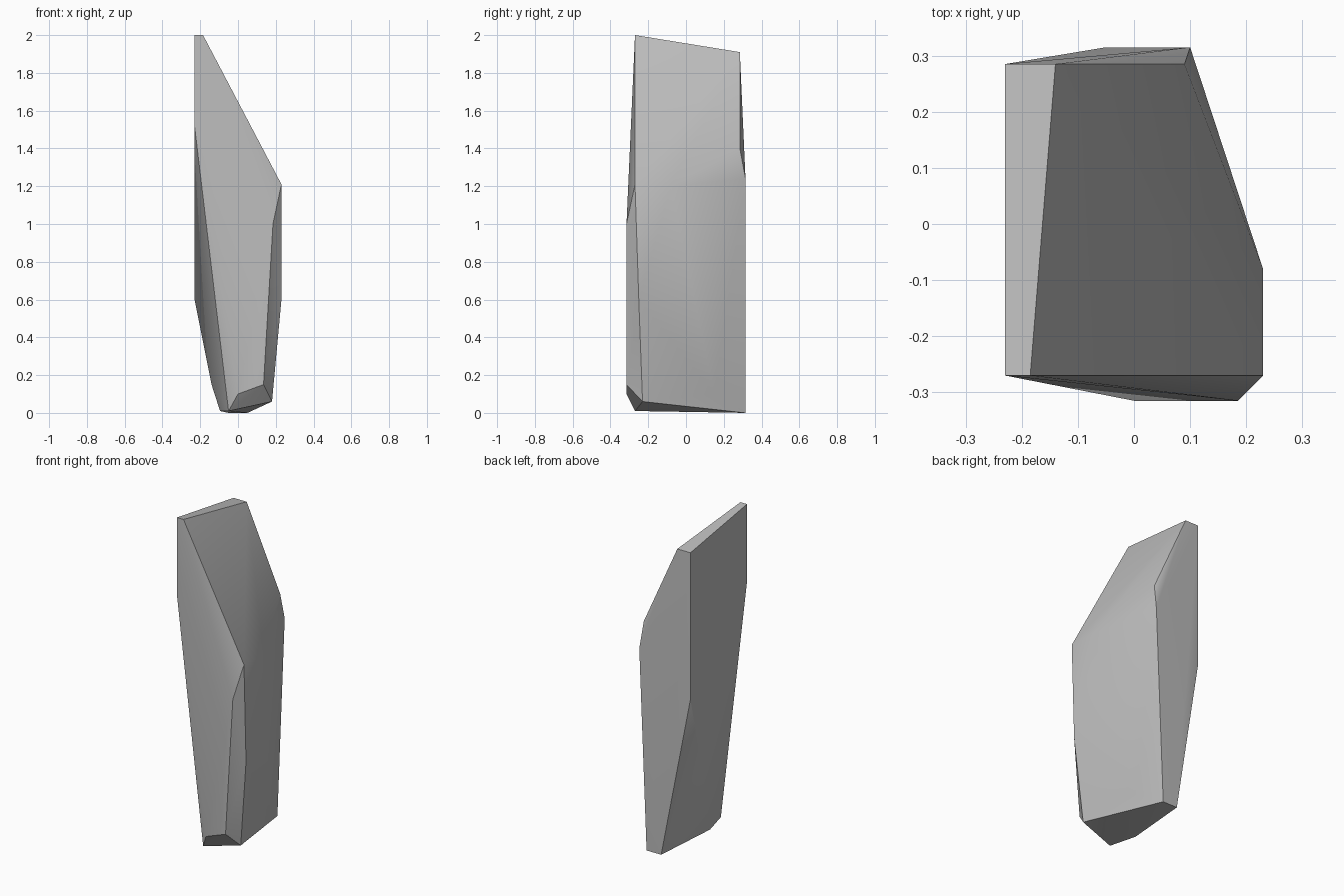
import bpy
import bmesh
import math

# Remove the default cube if it is there
default_cube = bpy.data.objects.get("Cube")
if default_cube:
    bpy.data.objects.remove(default_cube, do_unlink=True)


def make_material(name, colour):
    """A flat material with the same viewport and render colour."""
    material = bpy.data.materials.new(name)
    material.use_nodes = True
    material.diffuse_color = colour
    shader = material.node_tree.nodes["Principled BSDF"]
    shader.inputs["Base Color"].default_value = colour
    return material


def make_hull(name, corners, material):
    """A faceted stone: the convex hull of its cut corners."""
    mesh = bpy.data.meshes.new(name)
    bm = bmesh.new()
    for corner in corners:
        bm.verts.new(corner)
    result = bmesh.ops.convex_hull(bm, input=bm.verts[:])
    loose = [v for v in bm.verts if not v.link_faces]
    bmesh.ops.delete(bm, geom=loose, context="VERTS")
    # Merge the almost flat facets into clean polygons
    bmesh.ops.dissolve_limit(bm, angle_limit=math.radians(1),
                             verts=bm.verts[:], edges=bm.edges[:])
    bmesh.ops.recalc_face_normals(bm, faces=bm.faces[:])
    bm.to_mesh(mesh)
    bm.free()
    mesh.materials.append(material)
    obj = bpy.data.objects.new(name, mesh)
    bpy.context.collection.objects.link(obj)
    return obj


LEFT, RIGHT = -.23, .23          # flat sides in x
FRONT, BACK = -.315, .315        # flat sides in y
FRONT_CUT, BACK_CUT = -.27, .285  # where the front and back bevels begin

# Narrow sloping top
top = [
    (LEFT, FRONT_CUT, 2), (-.185, FRONT_CUT, 2),
    (LEFT, BACK_CUT, 1.91), (-.14, BACK_CUT, 1.91),
]

# Shoulder under the long slanted cut
shoulder = [
    (RIGHT, FRONT_CUT, 1.21), (RIGHT, -.08, 1.2),
    (.09, BACK_CUT, 1.4), (.1, BACK, 1.24), (.185, FRONT, 1),
]

# Lower ends of the flat sides
waist = [
    (LEFT, FRONT_CUT, 1.52), (LEFT, BACK_CUT, 1), (LEFT, .19, .6),
    (RIGHT, -.25, .6),
]

# Chipped foot
foot = [
    (.135, FRONT, .15), (0, FRONT, .1), (.18, -.23, .06),
    (.115, .15, .1), (-.14, -.02, .15),
    (-.05, FRONT_CUT, .01), (-.095, -.1, .01),
    (-.05, BACK, 0), (.05, BACK, 0),
]

stone = make_material("stone grey", (.5, .5, .5, 1))
shard = make_hull("rock_shard", top + shoulder + waist + foot, stone)

# Soft shading across shallow creases, crisp at the strong ones
bpy.ops.object.select_all(action="DESELECT")
shard.select_set(True)
bpy.context.view_layer.objects.active = shard
bpy.ops.object.shade_smooth_by_angle(angle=math.radians(30))
